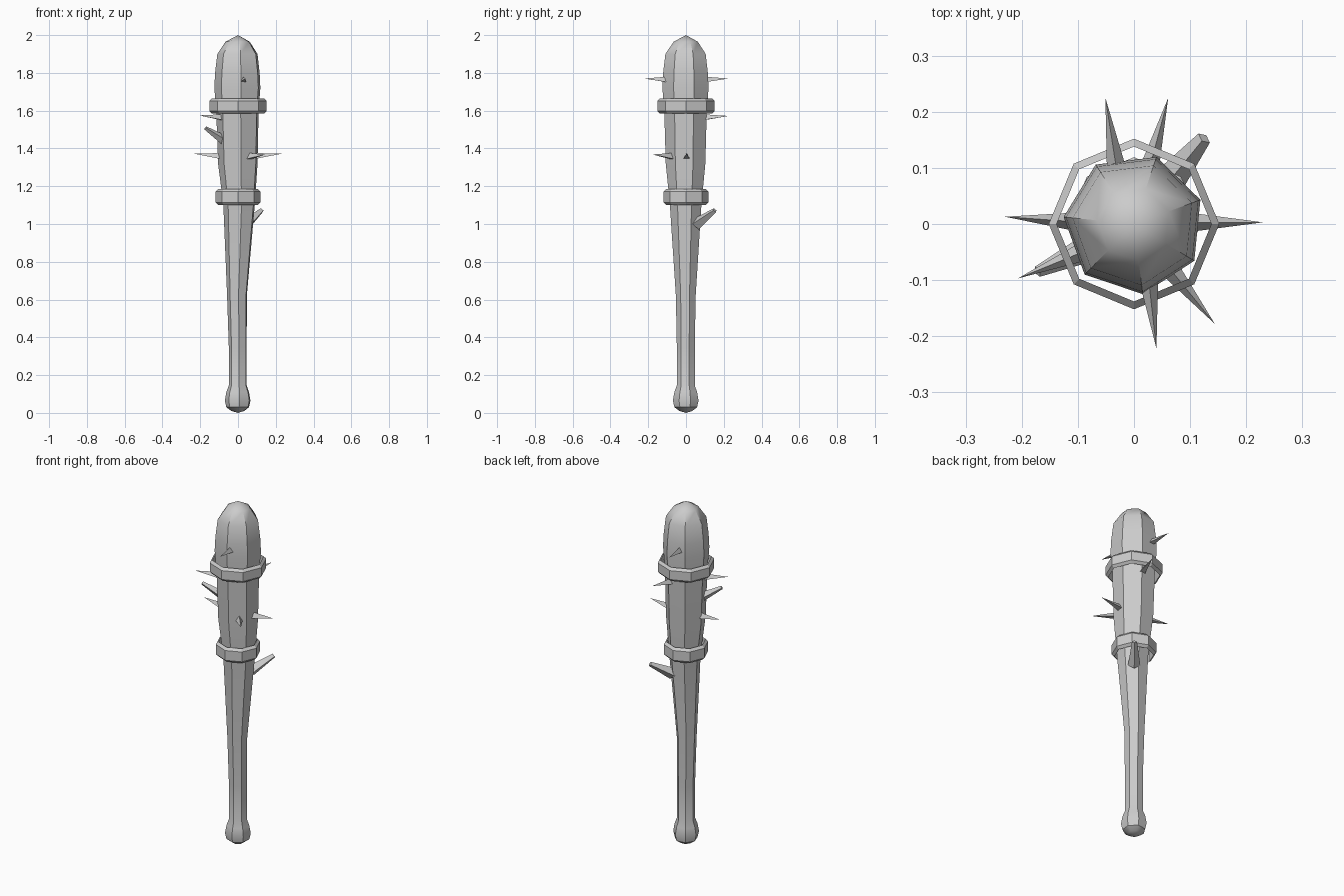
import bpy, bmesh
from math import cos, sin, tau, radians
from mathutils import Vector

cube = bpy.data.objects.get("Cube")
if cube:
    bpy.data.objects.remove(cube)

grey = bpy.data.materials.new("plain_grey")
grey.use_nodes = True
colour = (0.6, 0.6, 0.6, 1)
grey.diffuse_color = colour
grey.node_tree.nodes["Principled BSDF"].inputs["Base Color"].default_value = colour


def finish(bm, name, smooth=0):
    bmesh.ops.recalc_face_normals(bm, faces=bm.faces)
    mesh = bpy.data.meshes.new(name)
    bm.to_mesh(mesh)
    bm.free()
    mesh.materials.append(grey)
    obj = bpy.data.objects.new(name, mesh)
    bpy.context.collection.objects.link(obj)
    if smooth:
        bpy.ops.object.select_all(action="DESELECT")
        obj.select_set(True)
        bpy.context.view_layer.objects.active = obj
        bpy.ops.object.shade_smooth_by_angle(angle=radians(smooth))
    return obj


def loft(bm, profile, sides, start=0, closed=False):
    """Bridge polygon rings given as (radius, height, x shift)."""
    rings = []
    for r, z, dx in profile:
        angles = [radians(start) + tau * i / sides for i in range(sides)]
        rings.append([bm.verts.new((dx + r * cos(a), r * sin(a), z)) for a in angles])
    pairs = list(zip(rings, rings[1:]))
    if closed:
        pairs.append((rings[-1], rings[0]))
    for a, b in pairs:
        for i in range(sides):
            j = (i + 1) % sides
            bm.faces.new((a[i], a[j], b[j], b[i]))
    return rings


# Seven-sided club body with pommel and domed head
bm = bmesh.new()
body = [(0.035, 0.01, 0), (0.062, 0.03, 0), (0.07, 0.065, 0), (0.062, 0.11, 0),
        (0.049, 0.145, 0), (0.049, 0.35, 0), (0.054, 0.62, -0.004),
        (0.086, 1.1, 0.008), (0.108, 1.32, 0.002), (0.116, 1.6, 0),
        (0.126, 1.72, 0), (0.122, 1.8, 0), (0.11, 1.9, 0), (0.066, 1.965, 0)]
rings = loft(bm, body, 7, 20)
for ring, height in ((rings[0], 0), (rings[-1], 2)):
    tip = bm.verts.new((0, 0, height))
    for i in range(7):
        bm.faces.new((ring[i], ring[(i + 1) % 7], tip))
finish(bm, "club_body", 35)

# Chamfered octagonal bands
for name, r, low, high in (("upper_band", 0.152, 1.585, 1.665),
                           ("lower_band", 0.119, 1.1, 1.185)):
    bm = bmesh.new()
    c = 0.014
    loft(bm, [(r - c, low, 0), (r, low + c, 0), (r, high - c, 0), (r - c, high, 0)],
         8, closed=True)
    finish(bm, name)


# Spikes: name, base point, tip point, sides, base radius, tip radius
def spike(name, base, tip, sides=3, r1=0.021, r2=0):
    base, tip = Vector(base), Vector(tip)
    axis = tip - base
    bm = bmesh.new()
    bmesh.ops.create_cone(bm, cap_ends=True, segments=sides, radius1=r1,
                          radius2=r2, depth=axis.length)
    turn = axis.to_track_quat("Z", "Y").to_matrix()
    bmesh.ops.rotate(bm, verts=bm.verts, matrix=turn)
    bmesh.ops.translate(bm, verts=bm.verts, vec=(base + tip) / 2)
    bmesh.ops.remove_doubles(bm, verts=bm.verts, dist=0.0001)
    finish(bm, name)


spike("head_front_spike", (0.025, -0.09, 1.76), (0.04, -0.222, 1.77))
spike("head_back_spike", (-0.03, 0.09, 1.76), (-0.051, 0.225, 1.77))
spike("upper_back_spike", (0.025, 0.09, 1.56), (0.061, 0.225, 1.572))
spike("upper_right_spike", (-0.08, -0.045, 1.56), (-0.207, -0.097, 1.575))
spike("middle_left_spike", (0.09, 0.003, 1.355), (0.23, 0.003, 1.372))
spike("middle_right_spike", (-0.09, 0.003, 1.355), (-0.23, 0.013, 1.372))
spike("middle_front_spike", (0.06, -0.075, 1.355), (0.144, -0.178, 1.368))

# Blunt pegs
spike("right_peg", (-0.075, -0.04, 1.445), (-0.172, -0.085, 1.508), 4, 0.026, 0.01)
spike("back_peg", (0.045, 0.055, 1.0), (0.125, 0.153, 1.072), 4, 0.033, 0.013)
